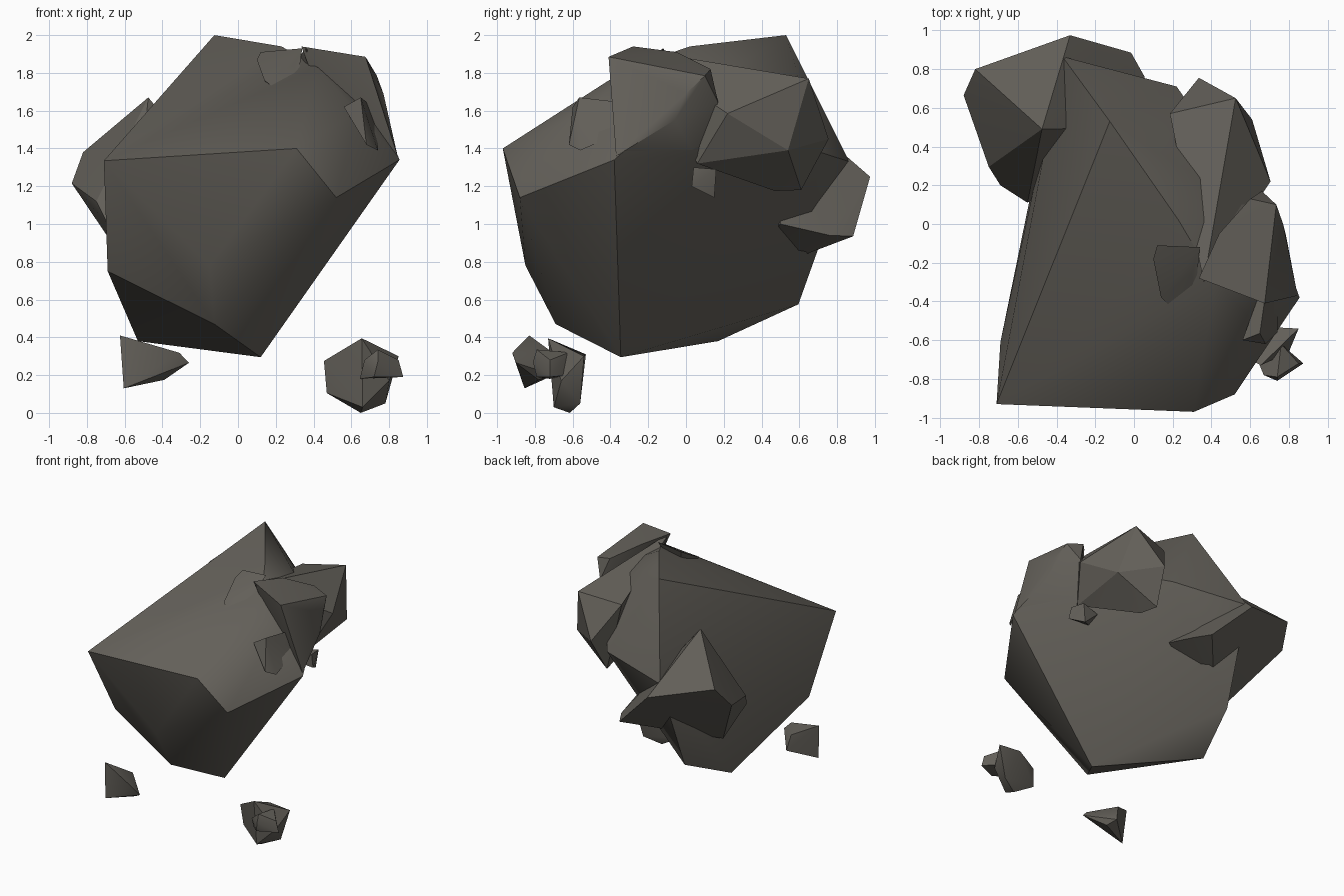
import bpy, bmesh, math

stone = bpy.data.materials.new("dark grey stone")
stone.diffuse_color = (0.125, 0.116, 0.100, 1)


def rock(name, corners, angle=32):
    """Faceted stone: the convex hull of a few corner points."""
    bm = bmesh.new()
    for c in corners:
        bm.verts.new(c)
    res = bmesh.ops.convex_hull(bm, input=bm.verts)
    spare = {v for v in res["geom_interior"] + res["geom_unused"]
             if isinstance(v, bmesh.types.BMVert) and not v.link_faces}
    bmesh.ops.delete(bm, geom=list(spare), context='VERTS')
    bmesh.ops.recalc_face_normals(bm, faces=bm.faces)
    me = bpy.data.meshes.new(name)
    bm.to_mesh(me)
    bm.free()
    me.materials.append(stone)
    ob = bpy.data.objects.new(name, me)
    bpy.context.collection.objects.link(ob)
    bpy.ops.object.select_all(action='DESELECT')
    ob.select_set(True)
    bpy.context.view_layer.objects.active = ob
    bpy.ops.object.shade_smooth_by_angle(angle=math.radians(angle))
    return ob


# Main boulder
rock("main_boulder", [
    (-.71, -.93, 1.335), (.31, -.97, 1.40), (.52, -.88, 1.14), (.855, -.38, 1.34),   # front rim
    (.12, -.345, .295), (-.125, -.69, .47), (-.69, -.61, .75), (-.15, -.85, .78),    # lower front
    (-.53, .17, .38), (-.405, .595, .575), (-.37, .865, 1.33), (.22, .71, 1.38),     # back
    (-.125, .53, 2.0), (.23, .02, 1.94), (.42, -.3, 1.83), (.63, -.52, 1.59),        # top
    (.72, .0, 1.67)], angle=36)

# Rock on the back left
rock("back_left_rock", [
    (-.475, .49, 1.67), (-.82, .80, 1.38), (-.88, .665, 1.215), (-.75, .295, 1.12),
    (-.69, .20, 1.0), (-.55, .11, .95), (-.54, .29, .71), (-.33, .975, 1.25),
    (-.015, .885, .935), (.055, .76, .94), (.08, .5, 1.0)])

# Long wedge on the back right, its ridge running forward over the top
rock("back_right_wedge", [
    (.525, .65, 1.77), (.335, .755, 1.45), (.61, .54, 1.39), (.705, .22, 1.585),
    (.60, .06, 1.32), (.29, .61, 1.18), (.33, .47, 1.175), (.185, .57, 1.72),
    (.36, .22, 1.82), (.36, -.3, 1.93), (.45, .05, 1.4)], angle=22)

# Shoulder rock on the right of the top, merging into the rim
rock("right_shoulder_rock", [
    (.675, -.41, 1.885), (.335, -.28, 1.94), (.44, -.05, 1.91), (.60, .13, 1.82),
    (.735, .10, 1.785), (.66, .17, 1.645), (.77, .0, 1.69), (.785, -.06, 1.55),
    (.845, -.37, 1.36), (.5, -.2, 1.5), (.58, .06, 1.35)])

# Small splinters lodged in the surface
rock("shoulder_splinter", [
    (.65, -.565, 1.67), (.56, -.60, 1.62), (.74, -.56, 1.39), (.68, -.62, 1.42),
    (.70, -.22, 1.63), (.74, -.3, 1.5)])
rock("top_splinter", [
    (.12, -.11, 1.91), (.10, -.18, 1.87), (.14, -.38, 1.76), (.30, -.53, 1.64),
    (.34, -.12, 1.93), (.3, -.25, 1.85), (.2, -.2, 1.7)])
rock("side_chip", [
    (.66, .03, 1.2), (.60, .15, 1.14), (.62, .16, 1.29), (.64, .04, 1.3),
    (.48, .05, 1.2), (.48, .15, 1.25)])

# Loose stones below
rock("left_loose_stone", [
    (-.625, -.83, .41), (-.605, -.855, .13), (-.39, -.78, .175), (-.26, -.90, .265),
    (-.31, -.92, .318), (-.45, -.72, .33), (-.42, -.70, .2)])
rock("right_loose_stone", [
    (.655, -.73, .395), (.455, -.62, .275), (.47, -.6, .105), (.65, -.615, .0),
    (.66, -.7, .03), (.78, -.56, .05), (.85, -.54, .30), (.66, -.53, .31), (.8, -.66, .17)])
rock("right_loose_chip", [
    (.645, -.72, .18), (.67, -.78, .28), (.74, -.79, .335), (.85, -.72, .28),
    (.875, -.72, .19), (.74, -.81, .27), (.72, -.79, .19), (.76, -.62, .32), (.76, -.62, .2)])
